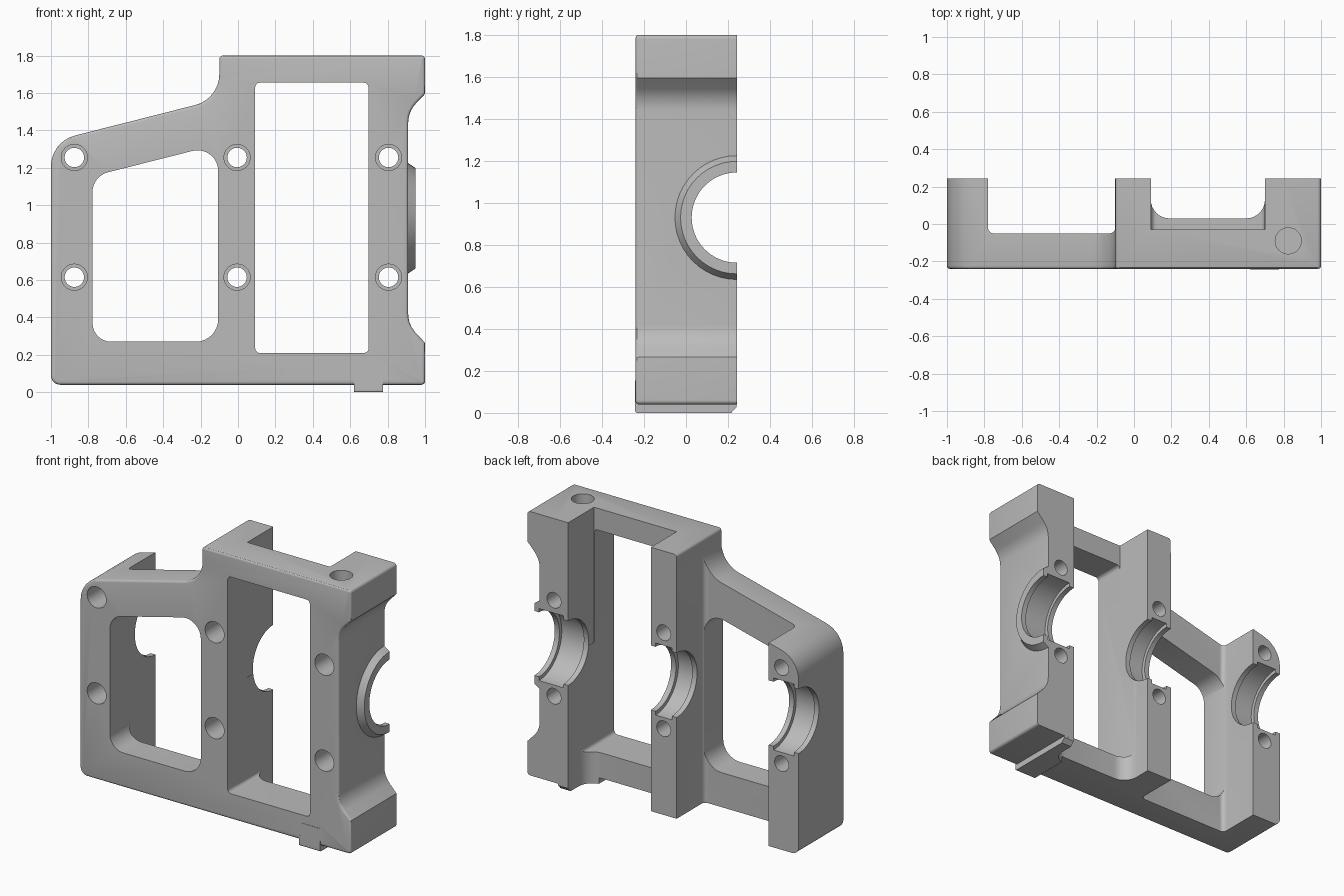
import bpy, bmesh, math
from mathutils import Vector, Matrix

old = bpy.data.objects.get("Cube")
if old:
    bpy.data.objects.remove(old, do_unlink=True)

grey = bpy.data.materials.new("plain_grey")
grey.use_nodes = True
grey.diffuse_color = (0.5, 0.5, 0.5, 1)
grey.node_tree.nodes["Principled BSDF"].inputs["Base Color"].default_value = grey.diffuse_color

BACK, FRONT = 0.242, -0.24
AXIS_Z = 0.93


def rounded(corners, steps=8):
    """Turn (u, v, radius) corners into an outline with arcs."""
    out = []
    for i, (u, v, r) in enumerate(corners):
        p = Vector((u, v))
        if r == 0:
            out.append(p)
            continue
        a = (Vector(corners[i - 1][:2]) - p).normalized()
        b = (Vector(corners[(i + 1) % len(corners)][:2]) - p).normalized()
        half = a.angle(b) / 2
        centre = p + (a + b).normalized() * (r / math.sin(half))
        start = p + a * (r / math.tan(half)) - centre
        end = p + b * (r / math.tan(half)) - centre
        sweep = start.angle(end)
        for k in range(steps + 1):
            t = k / steps
            out.append(centre + (start * math.sin((1 - t) * sweep)
                                 + end * math.sin(t * sweep)) / math.sin(sweep))
    return out


def add_object(name, bm):
    bmesh.ops.recalc_face_normals(bm, faces=bm.faces[:])
    mesh = bpy.data.meshes.new(name)
    bm.to_mesh(mesh)
    bm.free()
    mesh.materials.append(grey)
    ob = bpy.data.objects.new(name, mesh)
    bpy.context.collection.objects.link(ob)
    return ob


def prism(name, corners, axis, lo, hi, edge=0):
    """Extrude an outline along an axis, optionally rounding the low rim."""
    place = {"x": lambda p, d: (d, p.x, p.y),
             "y": lambda p, d: (p.x, d, p.y),
             "z": lambda p, d: (p.x, p.y, d)}[axis]
    pts = rounded(corners)
    bm = bmesh.new()
    low = [bm.verts.new(place(p, lo)) for p in pts]
    high = [bm.verts.new(place(p, hi)) for p in pts]
    rim = bm.faces.new(low)
    bm.faces.new(high[::-1])
    for i in range(len(pts)):
        bm.faces.new((low[i - 1], low[i], high[i], high[i - 1]))
    bmesh.ops.recalc_face_normals(bm, faces=bm.faces[:])
    if edge:
        bmesh.ops.bevel(bm, geom=list(rim.edges), offset=edge, segments=3,
                        profile=0.5, affect="EDGES", clamp_overlap=False)
    return add_object(name, bm)


def box(name, x, y, z, r=0):
    """Upright block with optional rounded corners seen from the front."""
    return prism(name, [(x[0], z[0], r), (x[1], z[0], r),
                        (x[1], z[1], r), (x[0], z[1], r)], "y", *y)


def rod(name, axis, centre, length, r1, r2=None, sides=48):
    bm = bmesh.new()
    turn = {"x": Matrix.Rotation(math.pi / 2, 4, "Y"),
            "y": Matrix.Rotation(-math.pi / 2, 4, "X"),
            "z": Matrix.Identity(4)}[axis]
    bmesh.ops.create_cone(bm, cap_ends=True, segments=sides, radius1=r1,
                          radius2=r1 if r2 is None else r2, depth=length,
                          matrix=Matrix.Translation(centre) @ turn)
    return add_object(name, bm)


def combine(tool, operation="DIFFERENCE"):
    bpy.context.view_layer.objects.active = frame
    mod = frame.modifiers.new("shape", "BOOLEAN")
    mod.operation, mod.solver, mod.object = operation, "EXACT", tool
    bpy.ops.object.modifier_apply(modifier=mod.name)
    bpy.data.objects.remove(tool, do_unlink=True)


# Outer silhouette with stepped shoulder and hollowed right flank
frame = prism("housing_frame", [
    (-1, 0.04, 0.05), (1, 0.04, 0.02), (1, 0.265, 0), (0.91, 0.36, 0.15),
    (0.91, 1.5, 0.15), (1, 1.595, 0), (1, 1.8, 0.02), (-0.1, 1.8, 0.02),
    (-0.1, 1.568, 0.17), (-1, 1.34, 0.17)], "y", FRONT, BACK, 0.015)

# Bearing boss, bottom rail and front pad
combine(rod("boss", "x", (0.9, BACK, AXIS_Z), 0.1, 0.335, 0.268), "UNION")
combine(prism("bottom_rail", [
    (-0.242, 0, 0.01), (0.215, 0, 0), (0.2415, 0.028, 0), (0.2415, 0.07, 0),
    (-0.242, 0.07, 0)], "x", 0.62, 0.775), "UNION")
combine(box("front_pad", (0.635, 0.77), (-0.2425, -0.2), (0.03, 0.155)), "UNION")
combine(box("back_trim", (-2, 2), (BACK, 1), (-1, 3)))

# Open bays behind the cross bars
def bay(x0, x1, floor, r, z0, z1):
    combine(prism("bay", [(x0, floor, r), (x1, floor, r), (x1, 0.6, 0),
                          (x0, 0.6, 0)], "z", z0, z1))


bay(-0.78, -0.1005, -0.05, 0.03, -0.1, 2)
bay(0.09, 0.7, 0.03, 0.1, -0.1, 1)
bay(0.09, 0.7, -0.03, 0, 0.9, 2)

# Windows through the front
combine(prism("left_window", [
    (-0.778, 0.27, 0.1), (-0.106, 0.27, 0.12), (-0.106, 1.325, 0.11),
    (-0.778, 1.155, 0.11)], "y", -0.5, 0.5))
combine(box("right_window", (0.092, 0.698), (-0.5, 0.5), (0.21, 1.655), 0.025))

# Shared half bore with a wider seat inside each post
combine(rod("bore", "x", (0, BACK, AXIS_Z), 3, 0.215, sides=64))
for x0, x1 in ((-0.965, -0.815), (-0.065, 0.055), (0.735, 0.915)):
    combine(rod("seat", "x", ((x0 + x1) / 2, BACK, AXIS_Z), x1 - x0, 0.24, sides=64))

# Counterbored bolt holes
for x in (-0.875, -0.005, 0.805):
    for z in (0.615, 1.255):
        combine(rod("bolt_hole", "y", (x, 0, z), 1, 0.052, sides=32))
        combine(rod("counterbore", "y", (x, FRONT, z), 0.5, 0.07, sides=32))

# Blind hole in the top
combine(rod("top_hole", "z", (0.825, -0.09, 1.8), 0.5, 0.07, sides=32))

bpy.ops.object.select_all(action="DESELECT")
frame.select_set(True)
bpy.context.view_layer.objects.active = frame
bpy.ops.object.shade_smooth_by_angle(angle=math.radians(30))
